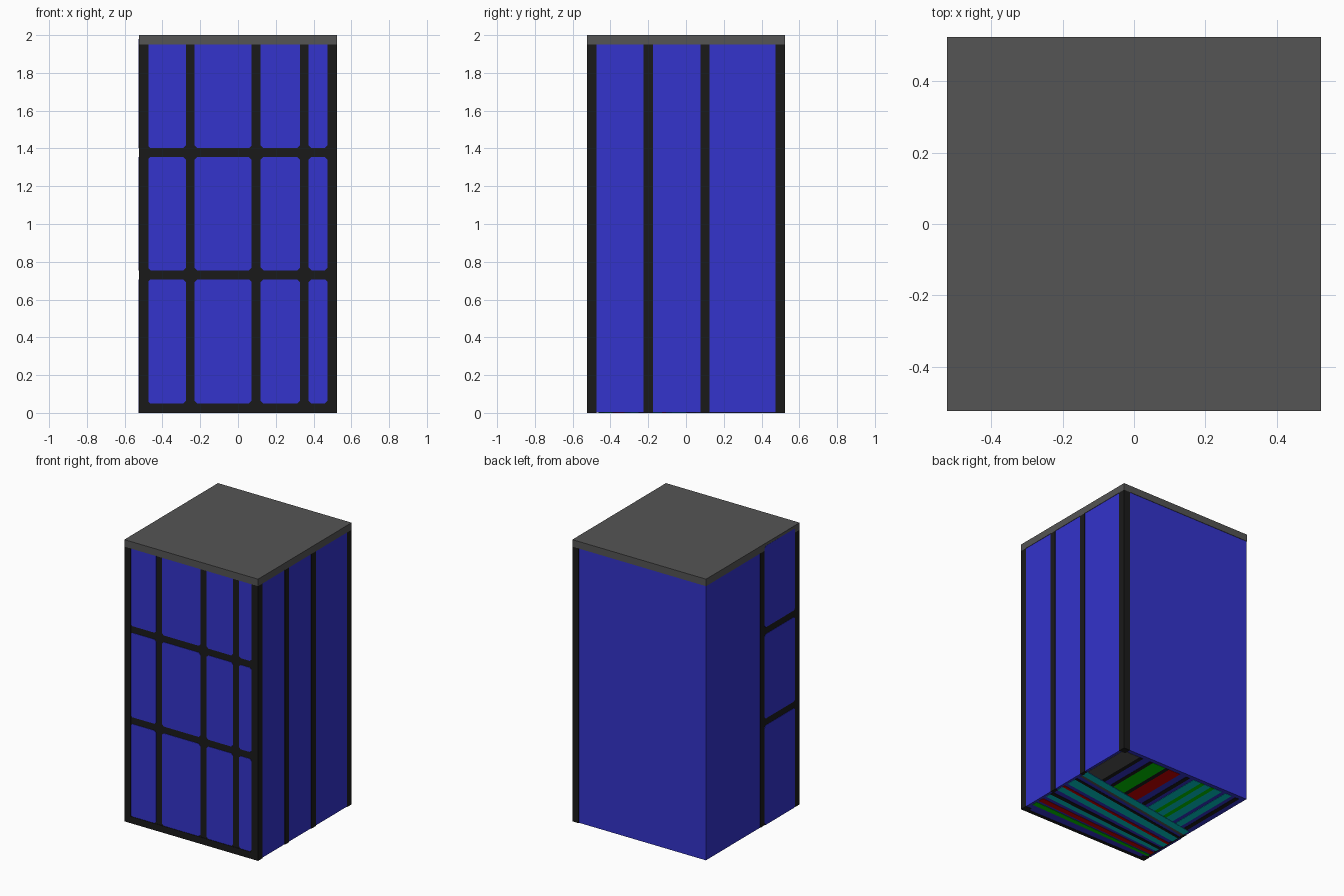
import bpy, bmesh

if "Cube" in bpy.data.objects:
    bpy.data.objects.remove(bpy.data.objects["Cube"])

# Flat colours
def colour(name, r, g, b):
    m = bpy.data.materials.new(name)
    m.diffuse_color = (r, g, b, 1)
    m.use_nodes = True
    m.node_tree.nodes["Principled BSDF"].inputs["Base Color"].default_value = m.diffuse_color
    return m

BLUE = colour("blue", 0.033, 0.033, 0.604)
DARK = colour("near black", 0.0103, 0.0103, 0.0103)
GREY = colour("roof grey", 0.089, 0.089, 0.089)
GREEN = colour("green", 0.0, 0.6, 0.0)
RED = colour("red", 0.6, 0.0, 0.0)
TEAL = colour("teal", 0.0, 0.6, 0.6)

H = 0.525        # half width of the cabinet
SKIN = 0.522     # half width of the body under the trim
ROOF_Z = 1.95


def prism(name, outline, axis, lo, hi, mat):
    """Extrude a 2D outline along an axis (0, 1, 2) from lo to hi."""
    def place(p, d):
        v = list(p)
        v.insert(axis, d)
        return v
    bm = bmesh.new()
    a = [bm.verts.new(place(p, lo)) for p in outline]
    b = [bm.verts.new(place(p, hi)) for p in outline]
    bm.faces.new(a)
    bm.faces.new(b)
    n = len(a)
    for i in range(n):
        j = (i + 1) % n
        bm.faces.new((a[i], a[j], b[j], b[i]))
    bmesh.ops.recalc_face_normals(bm, faces=bm.faces[:])
    mesh = bpy.data.meshes.new(name)
    bm.to_mesh(mesh)
    bm.free()
    mesh.materials.append(mat)
    obj = bpy.data.objects.new(name, mesh)
    bpy.context.collection.objects.link(obj)
    return obj


def rect(u0, u1, v0, v1, c=0.0):
    """Rectangle outline, with corners clipped by c."""
    if c == 0:
        return [(u0, v0), (u1, v0), (u1, v1), (u0, v1)]
    return [(u0 + c, v0), (u1 - c, v0), (u1, v0 + c), (u1, v1 - c),
            (u1 - c, v1), (u0 + c, v1), (u0, v1 - c), (u0, v0 + c)]


# Body: blue shell whose front face is the dark door frame
body = prism("body", rect(-SKIN, SKIN, -SKIN, SKIN), 2, 0.002, ROOF_Z, BLUE)
body.data.materials.append(DARK)
for f in body.data.polygons:
    if f.normal.y < -0.9:
        f.material_index = 1

# Roof slab
prism("roof", rect(-H, H, -H, H), 2, ROOF_Z, 2.0, GREY)

# Corner posts (the back left corner has none)
for name, x, y in (("front_left_post", -0.5, -0.5), ("front_right_post", 0.5, -0.5),
                   ("back_right_post", 0.5, 0.5)):
    prism(name, rect(x - 0.025, x + 0.025, y - 0.025, y + 0.025), 2, 0, ROOF_Z, DARK)

# Right side uprights
for i, y in enumerate((-0.2, 0.1)):
    prism(f"right_upright_{i}", rect(y - 0.024, y + 0.024, 0, ROOF_Z), 0, 0.5, H, DARK)

# Front: blue panels with clipped corners between the bars
prism("front_sill", rect(-H, H, 0, 0.048), 1, -H, -0.5, DARK)
columns = ((-0.478, -0.276), (-0.23, 0.072), (0.12, 0.328), (0.374, 0.474))
rows = ((0.05, 0.707), (0.755, 1.354), (1.402, 1.98))
for r, (z0, z1) in enumerate(rows):
    for c, (x0, x1) in enumerate(columns):
        prism(f"front_panel_{r}_{c}", rect(x0, x1, z0, min(z1, ROOF_Z + 0.03), 0.014),
              1, -0.5245, -0.515, BLUE)

# Left side: one framed bay near the front
prism("left_frame", rect(-H + 0.003, -0.087, 0.001, ROOF_Z), 0, -0.5235, -0.5, DARK)
for r, (z0, z1) in enumerate(rows):
    z0 = 0.0 if r == 0 else z0
    prism(f"left_panel_{r}", rect(-0.475, -0.132, z0, z1, 0.014), 0, -0.5255, -0.515, BLUE)


def floor_strip(name, a0, a1, b0, b1, b2, b3, mat):
    """Underside plate; a runs from the right side, b from the back (0 to 1).
    b0..b1 is its span at a0, b2..b3 its span at a1."""
    pts = [(a0, b0), (a1, b2), (a1, b3), (a0, b1)]
    prism(name, [(H - 2 * H * a, H - 2 * H * b) for a, b in pts], 2, 0, 0.005, mat)


# Underside, back half: strips running front to back, ending at a slanted line
strips = ((0.02, 0.15, GREY), (0.15, 0.18, DARK), (0.235, 0.26, DARK), (0.26, 0.36, GREEN),
          (0.36, 0.39, DARK), (0.39, 0.48, RED), (0.53, 0.56, DARK), (0.59, 0.65, TEAL),
          (0.65, 0.68, GREEN), (0.68, 0.73, TEAL), (0.73, 0.76, GREEN), (0.76, 0.82, TEAL),
          (0.85, 0.90, TEAL), (0.93, 0.96, DARK))
for i, (a0, a1, mat) in enumerate(strips):
    floor_strip(f"floor_strip_{i}", a0, a1, 0.03, 0.37 + 0.17 * a0,
                0.03, 0.37 + 0.17 * a1, mat)

# Underside, front half: bands fanning out across the width
bands = ((0.38, 0.43, 0.54, 0.59, TEAL), (0.43, 0.45, 0.59, 0.61, GREY),
         (0.48, 0.50, 0.63, 0.65, DARK), (0.50, 0.57, 0.65, 0.70, TEAL),
         (0.60, 0.62, 0.73, 0.75, RED), (0.62, 0.67, 0.75, 0.79, TEAL),
         (0.71, 0.74, 0.81, 0.83, DARK), (0.74, 0.78, 0.83, 0.86, TEAL),
         (0.81, 0.85, 0.88, 0.91, RED), (0.87, 0.91, 0.92, 0.94, GREEN))
for i, (b0, b1, b2, b3, mat) in enumerate(bands):
    floor_strip(f"floor_band_{i}", 0.02, 0.98, b0, b1, b2, b3, mat)
